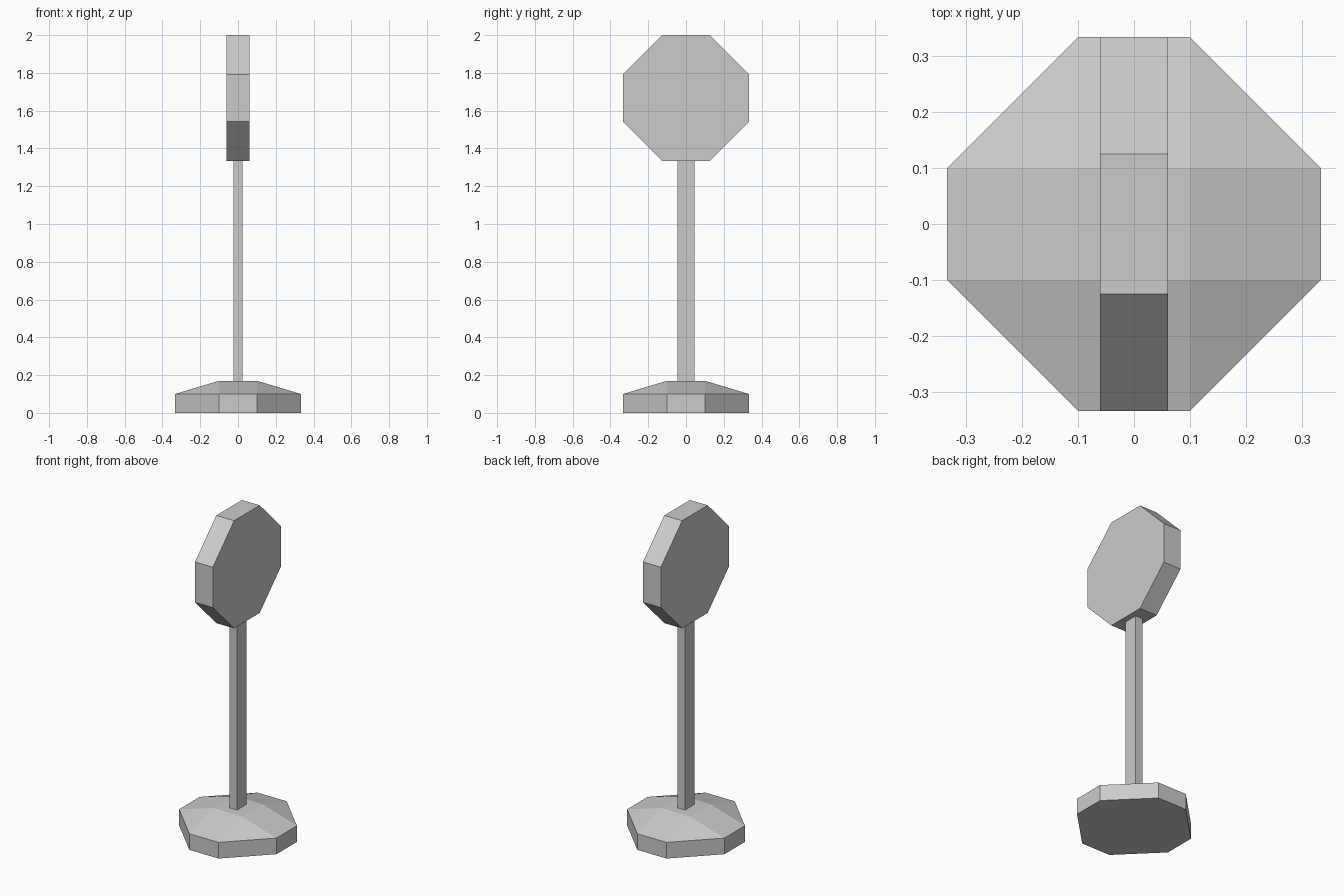
import bpy, bmesh

if "Cube" in bpy.data.objects:
    bpy.data.objects.remove(bpy.data.objects["Cube"])


def make(name, verts, faces):
    mesh = bpy.data.meshes.new(name)
    mesh.from_pydata(verts, [], faces)
    bm = bmesh.new()
    bm.from_mesh(mesh)
    bmesh.ops.recalc_face_normals(bm, faces=bm.faces)
    bm.to_mesh(mesh)
    bm.free()
    obj = bpy.data.objects.new(name, mesh)
    bpy.context.collection.objects.link(obj)
    return obj


def octagon(r, c):
    return [(r, -c), (r, c), (c, r), (-c, r), (-r, c), (-r, -c), (-c, -r), (c, -r)]


def walls(n):
    return [(i, (i + 1) % n, n + (i + 1) % n, n + i) for i in range(n)]


# Foot: octagonal slab sloping up to a small square top
ring = octagon(0.333, 0.1)
verts = [(x, y, z) for z in (0, 0.1) for x, y in ring]
verts += [(x, y, 0.17) for x, y in ((0.1, -0.1), (0.1, 0.1), (-0.1, 0.1), (-0.1, -0.1))]
faces = walls(8) + [tuple(range(8)), (16, 17, 18, 19)]
for k in range(4):
    a, b, c = 8 + 2 * k, 9 + 2 * k, 8 + (2 * k + 2) % 8
    s, t = 16 + k, 16 + (k + 1) % 4
    faces += [(a, b, t, s), (b, c, t)]
make("foot", verts, faces)

# Post: thin rectangular bar between foot and sign
bpy.ops.mesh.primitive_cube_add(size=1, location=(0, 0, 0.755))
post = bpy.context.object
post.name = "post"
post.scale = (0.05, 0.09, 1.17)

# Sign: thick octagonal plate facing sideways
plate = octagon(0.333, 0.125)
verts = [(x, y, 1.667 + z) for x in (-0.061, 0.061) for y, z in plate]
make("sign_plate", verts, walls(8) + [tuple(range(8)), tuple(range(8, 16))])
